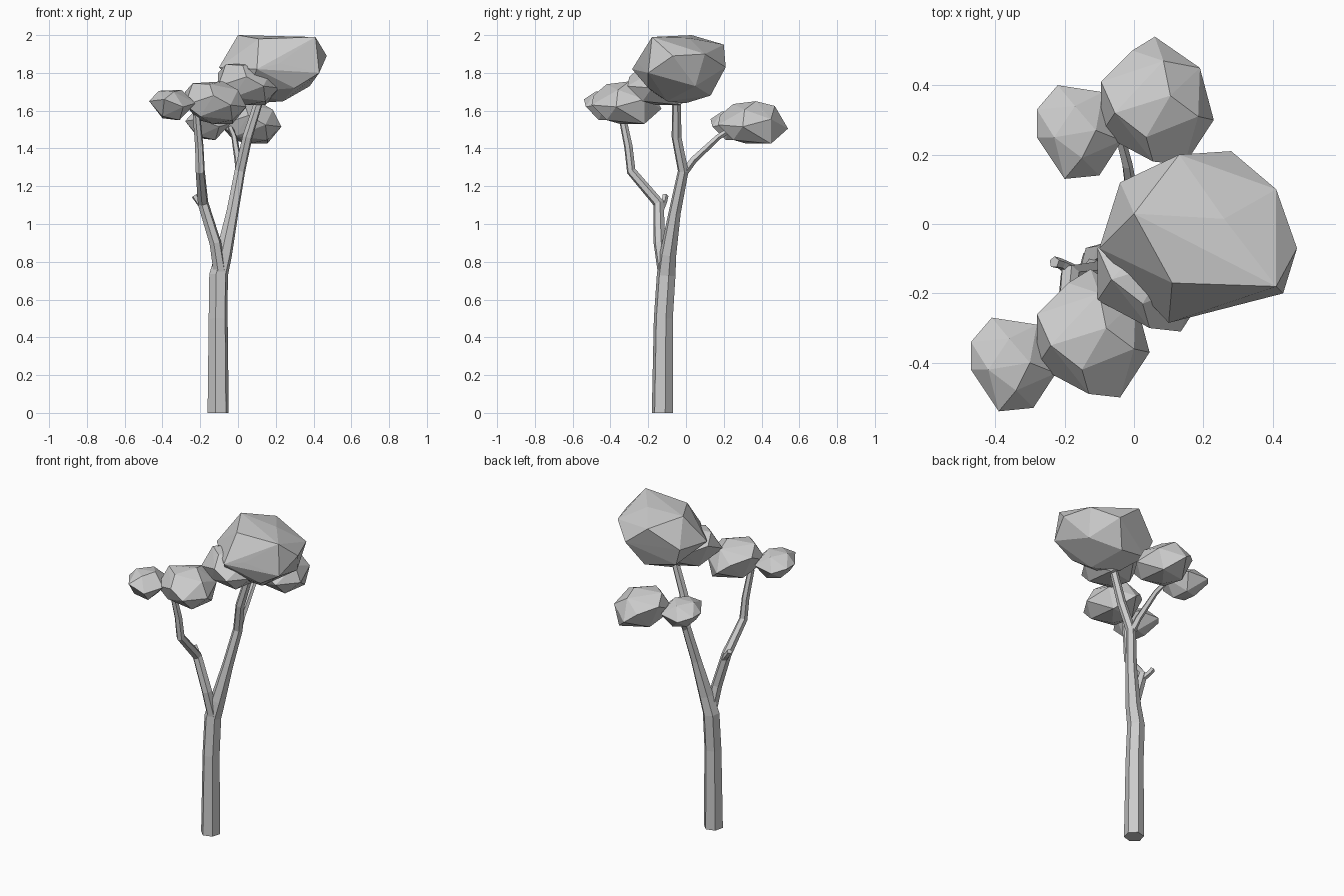
import bpy
import bmesh
import math
from mathutils import Vector

default_cube = bpy.data.objects.get("Cube")
if default_cube:
    bpy.data.objects.remove(default_cube, do_unlink=True)

UNIT = 0.01  # all positions below are in hundredths


def make_material(name, colour):
    material = bpy.data.materials.new(name)
    material.use_nodes = True
    material.diffuse_color = colour
    material.node_tree.nodes["Principled BSDF"].inputs["Base Color"].default_value = colour
    return material


grey = make_material("plain grey", (0.6, 0.6, 0.6, 1))


def add_object(name, bm):
    bmesh.ops.recalc_face_normals(bm, faces=bm.faces)
    mesh = bpy.data.meshes.new(name)
    bm.to_mesh(mesh)
    bm.free()
    mesh.materials.append(grey)
    obj = bpy.data.objects.new(name, mesh)
    bpy.context.collection.objects.link(obj)
    return obj


def limb(name, path, sides=6):
    """Faceted tapering tube; each path entry is x, y, z, radius."""
    bm = bmesh.new()
    centres = [Vector(p[:3]) * UNIT for p in path]
    rings = []
    for i, centre in enumerate(centres):
        ahead = centres[min(i + 1, len(path) - 1)]
        behind = centres[max(i - 1, 0)]
        along = (ahead - behind).normalized()
        side = Vector((0, 1, 0)).cross(along).normalized()
        front = along.cross(side)
        ring = []
        for k in range(sides):
            angle = math.tau * (k + 0.25) / sides
            offset = side * math.cos(angle) + front * math.sin(angle)
            ring.append(bm.verts.new(centre + offset * path[i][3] * UNIT))
        rings.append(ring)
    for low, high in zip(rings, rings[1:]):
        for k in range(sides):
            n = (k + 1) % sides
            bm.faces.new((low[k], low[n], high[n], high[k]))
    bm.faces.new(rings[0])
    bm.faces.new(rings[-1])
    return add_object(name, bm)


def leaf_clump(name, corners):
    """Faceted convex clump wrapped around a few corner points."""
    bm = bmesh.new()
    for corner in corners:
        bm.verts.new(Vector(corner) * UNIT)
    hull = bmesh.ops.convex_hull(bm, input=bm.verts)
    inside = [g for g in hull["geom_interior"] if isinstance(g, bmesh.types.BMVert)]
    bmesh.ops.delete(bm, geom=inside, context="VERTS")
    return add_object(name, bm)


def copy_clump(source, name, shift):
    obj = bpy.data.objects.new(name, source.data)
    obj.location = Vector(shift) * UNIT
    bpy.context.collection.objects.link(obj)


# Trunk, continuing into the branch under the large crown
limb("trunk", [(-10.5, -12.5, 0, 5.8), (-10.5, -12, 50, 5.2), (-10.3, -10.5, 73, 5.1),
               (-7.5, -9.5, 84, 4.5), (-3, -6, 106, 3.3), (1, -1.5, 128, 2.9),
               (5, -5, 146, 2.7), (12, -5, 168, 2.3)])

# Side branches and the small stub
limb("front_branch", [(-9.5, -11.5, 74, 3.5), (-12, -14, 90, 3.2), (-18.5, -14.5, 111, 2.9),
                      (-20, -29, 128, 2.5), (-20.5, -30.5, 141, 2.3), (-22, -34, 158, 2)])
limb("back_branch", [(1, -2, 126, 2.2), (0, 4, 134, 2), (-2, 17, 146, 1.6),
                     (-4, 25, 151, 1.4)], 5)
limb("branch_stub", [(-17.5, -13.5, 108, 2), (-21, -11.5, 112, 1.6),
                     (-23, -11, 115, 1.7)], 5)

# Large crown: rim, top and underside
leaf_clump("large_crown", [
    (47, -7, 189), (43, -20, 180), (22, -25, 185), (10, -28.5, 182), (-10, -7, 183),
    (-4, 12, 183), (13, 20, 195), (28, 21, 183), (41, 10, 190),
    (0, 3, 200), (26, 1.5, 198.5), (11, -17, 198), (41, -18, 199),
    (24, -10, 165), (10, 0, 164), (38, 5, 173), (20, 13, 168),
    (5, -18, 170), (30, -20, 172), (0, 10, 172)])

# Medium clump: rim, top and underside, repeated at the crown and the back
medium = leaf_clump("front_clump", [
    (-12.5, -13, 161), (0.5, -22, 166), (4.5, -37, 162), (-4, -50, 163), (-13, -49, 168),
    (-28, -41, 163), (-28, -26, 170), (-19, -17, 166),
    (-8, -30, 175.5), (-10, -20, 173), (-24, -35, 174.5), (-15, -42, 174), (0, -36, 171),
    (-3, -22, 153), (-13, -35, 153), (-21, -27, 155), (-3, -42, 155), (-20, -42, 157)])
copy_clump(medium, "crown_side_clump", (17.5, 19, 10))
copy_clump(medium, "back_clump", (18.5, 67, -10.5))

# Small clump, repeated at the back
small = leaf_clump("front_small_clump", [
    (-41, -27, 163), (-28, -29, 164), (-22.5, -43, 164), (-29, -53, 162), (-39, -54, 166),
    (-47, -42, 165), (-47, -34, 165),
    (-30, -40, 171), (-42, -42, 170.5), (-36, -33, 170), (-34, -48, 170),
    (-32, -35, 155), (-40, -38, 156), (-31, -46, 155), (-40, -47, 157)])
copy_clump(small, "back_small_clump", (19, 67, -10.5))
